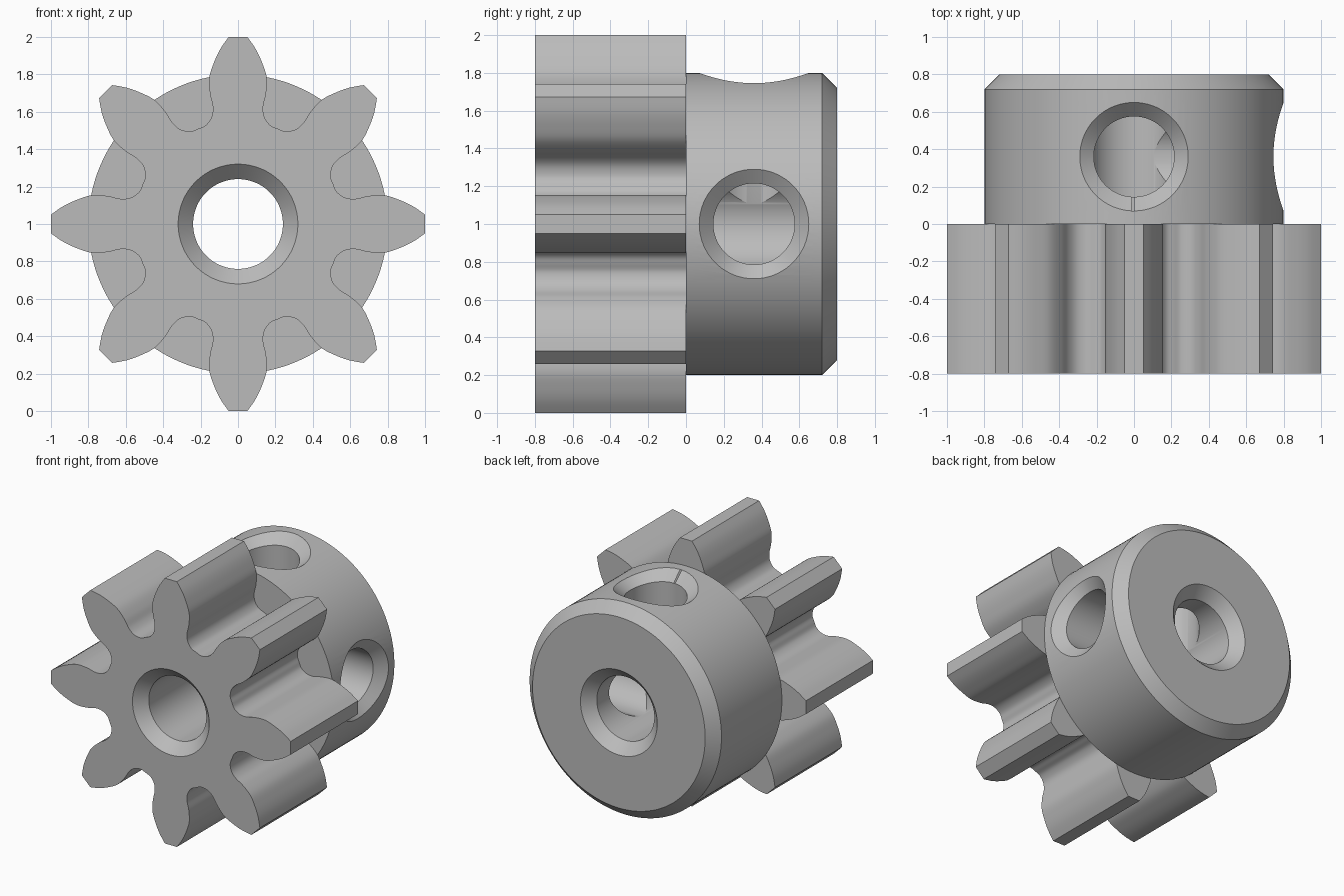
import bpy
import bmesh
import math
from mathutils import Vector

cube = bpy.data.objects.get("Cube")
if cube:
    bpy.data.objects.remove(cube)

TEETH, SEGMENTS = 8, 128
AXIS_Z = 1.0

steel = bpy.data.materials.new("plain grey")
steel.use_nodes = True
grey = (0.5, 0.5, 0.5, 1)
steel.diffuse_color = grey
steel.node_tree.nodes["Principled BSDF"].inputs["Base Color"].default_value = grey


def loft(name, rings):
    """Closed solid skinned through rings of equal point count."""
    bm = bmesh.new()
    loops = [[bm.verts.new(p) for p in ring] for ring in rings]
    n = len(loops[0])
    for a, b in zip(loops, loops[1:]):
        for i in range(n):
            j = (i + 1) % n
            bm.faces.new((a[i], a[j], b[j], b[i]))
    bm.faces.new(loops[0])
    bm.faces.new(loops[-1])
    bmesh.ops.recalc_face_normals(bm, faces=bm.faces)
    mesh = bpy.data.meshes.new(name)
    bm.to_mesh(mesh)
    bm.free()
    mesh.materials.append(steel)
    obj = bpy.data.objects.new(name, mesh)
    bpy.context.collection.objects.link(obj)
    return obj


def circle(radius):
    steps = [math.tau * i / SEGMENTS for i in range(SEGMENTS)]
    return [(radius * math.sin(a), radius * math.cos(a)) for a in steps]


def turned(name, profile):
    """Solid of revolution about the shaft from (y, radius) pairs."""
    return loft(name, [[(x, y, AXIS_Z + z) for x, z in circle(r)] for y, r in profile])


def smooth_path(points, steps=6):
    """Catmull-Rom curve through the points."""
    pts = [points[0]] + points + [points[-1]]
    out = []
    for a, b, c, d in zip(pts, pts[1:], pts[2:], pts[3:]):
        for s in range(steps):
            t = s / steps
            out.append(0.5 * (2 * b + (c - a) * t + (2 * a - 5 * b + 4 * c - d) * t * t
                              + (3 * b - a - 3 * c + d) * t ** 3))
    return out + [points[-1]]


def rotated(p, a):
    return Vector((p.x * math.cos(a) + p.y * math.sin(a),
                   p.y * math.cos(a) - p.x * math.sin(a)))


def cut(obj, cutters):
    for cutter in cutters:
        mod = obj.modifiers.new("cut", "BOOLEAN")
        mod.operation = "DIFFERENCE"
        mod.solver = "EXACT"
        mod.object = cutter
        bpy.context.view_layer.objects.active = obj
        bpy.ops.object.modifier_apply(modifier=mod.name)


def shade(obj):
    bpy.ops.object.select_all(action="DESELECT")
    obj.select_set(True)
    bpy.context.view_layer.objects.active = obj
    bpy.ops.object.shade_smooth_by_angle(angle=math.radians(30))


# Gear outline: one flank, mirrored across the gap, then repeated
pitch = math.tau / TEETH
flank = [Vector(p) for p in ((0.05, 1.0), (0.095, 0.935), (0.128, 0.865), (0.153, 0.785),
                             (0.15, 0.70), (0.135, 0.63), (0.14, 0.575), (0.17, 0.53))]
root = Vector((0.552 * math.sin(pitch / 2), 0.552 * math.cos(pitch / 2)))
far_flank = [rotated(Vector((-p.x, p.y)), pitch) for p in reversed(flank)]
gap = smooth_path(flank + [root] + far_flank)
outline = [rotated(p, pitch * k) for k in range(TEETH) for p in gap]
gear = loft("gear_teeth", [[(p.x, y, AXIS_Z + p.y) for p in outline] for y in (-0.8, 0)])

# Hub with a bevelled back rim
hub = turned("hub", [(0, 0.8), (0.72, 0.8), (0.8, 0.72)])

# Shaft bore, countersunk at both ends
bore = turned("bore_cutter", [(-0.9, 0.42), (-0.72, 0.24), (0.72, 0.24), (0.9, 0.42)])


# Set screw holes, whose bevel follows the round hub
def screw_cutter(name, place):
    def on_hub(radius, drop):
        return [(u, v, math.sqrt(0.64 - u * u) - drop) for u, v in circle(radius)]
    rings = [[(u, v, 0) for u, v in circle(0.215)], on_hub(0.215, 0.075),
             on_hub(0.29, 0), [(u, v, 1) for u, v in circle(0.29)]]
    return loft(name, [[place(*p) for p in ring] for ring in rings])


top_hole = screw_cutter("top_hole_cutter", lambda u, v, h: (u, 0.36 + v, AXIS_Z + h))
left_hole = screw_cutter("left_hole_cutter", lambda u, v, h: (h, 0.36 + v, AXIS_Z + u))

cut(gear, [bore])
cut(hub, [bore, top_hole, left_hole])
for part in (gear, hub):
    shade(part)
for cutter in (bore, top_hole, left_hole):
    bpy.data.objects.remove(cutter)
